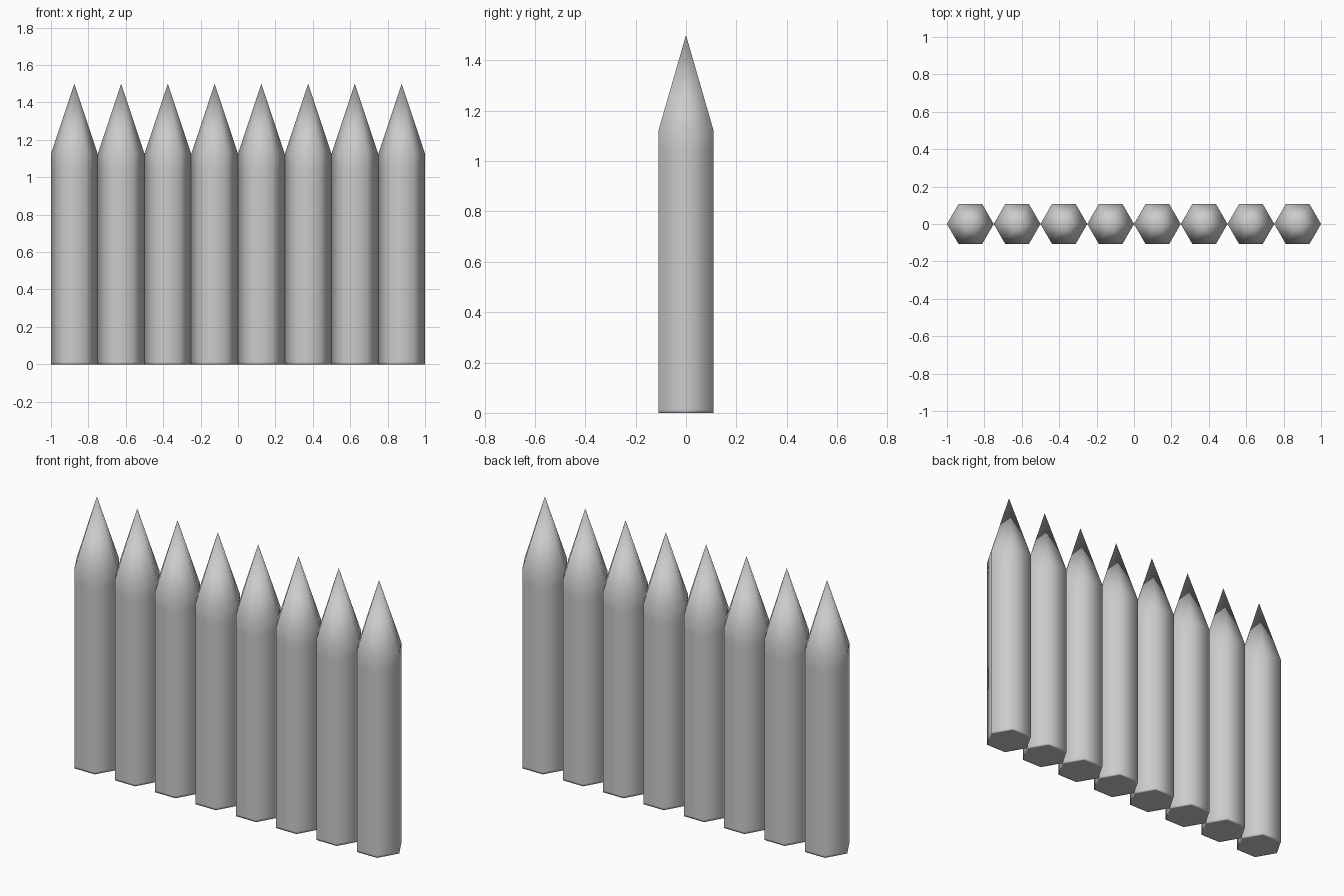
import bpy, bmesh, math

if "Cube" in bpy.data.objects:
    bpy.data.objects.remove(bpy.data.objects["Cube"])

R = 0.125   # hexagon corner radius
# ring profile (radius, height); extra rings hold the smooth shading tight
PROFILE = [(R * 0.92, 0.0), (R, 0.0), (R, 0.012), (R, 1.04), (R, 1.125)]
TIP = 1.5


def stake_mesh():
    bm = bmesh.new()
    rings = []
    for r, z in PROFILE:
        rings.append([bm.verts.new((r * math.cos(i * math.pi / 3),
                                    r * math.sin(i * math.pi / 3), z)) for i in range(6)])
    # bottom cap and sides
    bm.faces.new(rings[0][::-1])
    for a, b in zip(rings, rings[1:]):
        for i in range(6):
            j = (i + 1) % 6
            bm.faces.new((a[i], a[j], b[j], b[i]))
    # pointed top
    tip = bm.verts.new((0, 0, TIP))
    for i in range(6):
        bm.faces.new((rings[-1][i], rings[-1][(i + 1) % 6], tip))
    bmesh.ops.recalc_face_normals(bm, faces=bm.faces[:])
    for f in bm.faces:
        f.smooth = True
    mesh = bpy.data.meshes.new("stake")
    bm.to_mesh(mesh)
    bm.free()
    return mesh


# row of eight stakes touching corner to corner
mesh = stake_mesh()
for k in range(8):
    ob = bpy.data.objects.new(f"palisade_stake_{k + 1}", mesh)
    ob.location.x = -0.875 + 0.25 * k
    bpy.context.collection.objects.link(ob)
